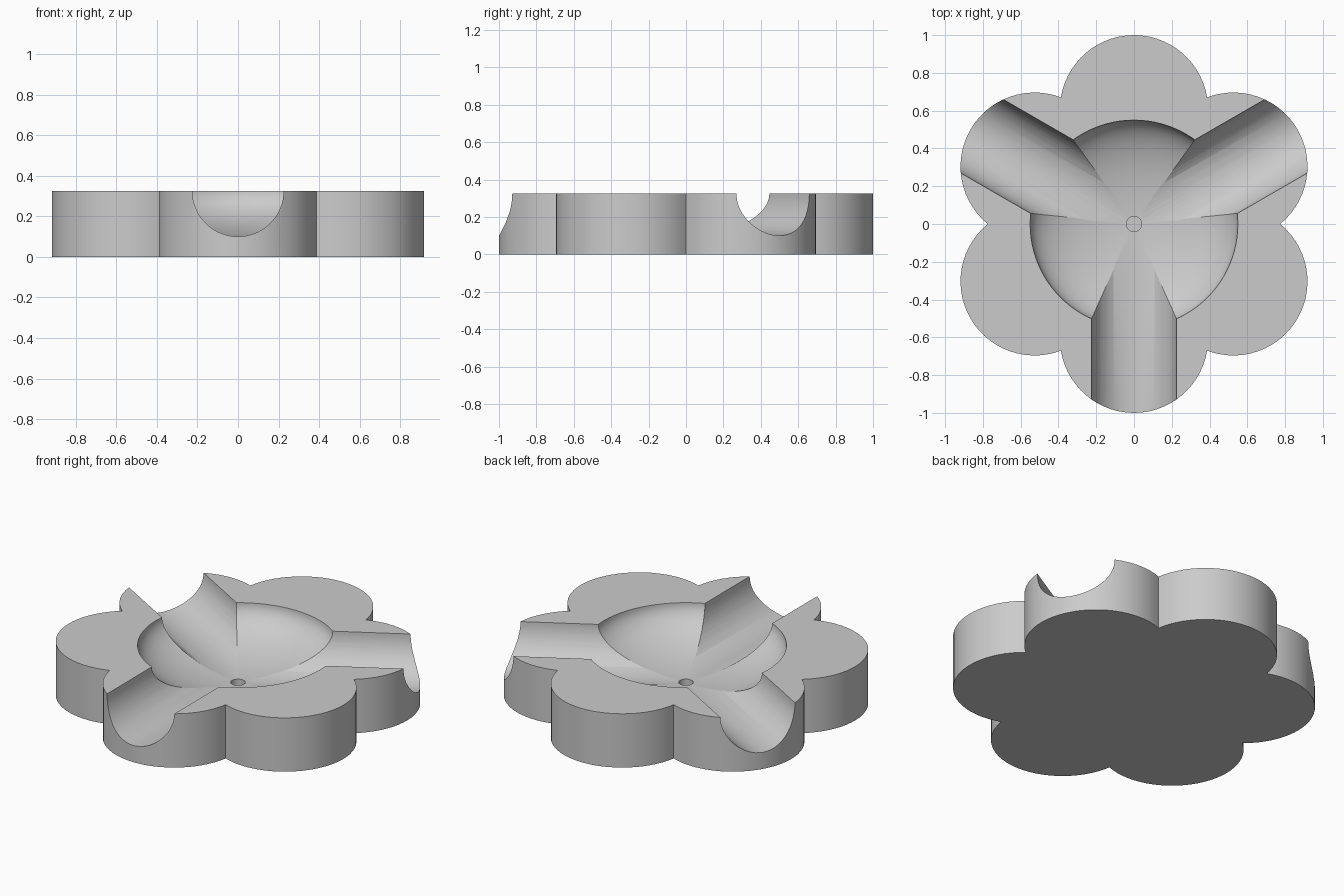
import bpy, bmesh
from math import sin, cos, pi, radians, atan2, sqrt
from mathutils import Matrix

default = bpy.data.objects.get("Cube")
if default:
    bpy.data.objects.remove(default, do_unlink=True)

HEIGHT = 0.325
PETAL_CENTRE, PETAL_R = 0.608, 0.392
BOWL_R, GROOVE_R, DRAIN_R = 0.55, 0.225, 0.04
CUT_Z = HEIGHT + 0.0005


def make_object(name, bm):
    bmesh.ops.recalc_face_normals(bm, faces=bm.faces)
    mesh = bpy.data.meshes.new(name)
    bm.to_mesh(mesh)
    bm.free()
    obj = bpy.data.objects.new(name, mesh)
    bpy.context.collection.objects.link(obj)
    return obj


def cut(target, cutter):
    cutter.hide_render = True
    mod = target.modifiers.new("cut", 'BOOLEAN')
    mod.operation = 'DIFFERENCE'
    mod.solver = 'EXACT'
    mod.object = cutter
    bpy.context.view_layer.objects.active = target
    bpy.ops.object.modifier_apply(modifier=mod.name)
    bpy.data.objects.remove(cutter, do_unlink=True)


# Six-petal slab: arcs that meet at the notches, extruded upward
half_gap = PETAL_CENTRE * sin(pi / 6)
notch = PETAL_CENTRE * cos(pi / 6) + sqrt(PETAL_R ** 2 - half_gap ** 2)
sweep = atan2(notch * sin(pi / 6), notch * cos(pi / 6) - PETAL_CENTRE)
STEPS = 28
bm = bmesh.new()
outline = []
for petal in range(6):
    turn = radians(30 + 60 * petal)
    for i in range(STEPS):
        a = turn - sweep + 2 * sweep * i / STEPS
        outline.append(bm.verts.new((PETAL_CENTRE * cos(turn) + PETAL_R * cos(a),
                                     PETAL_CENTRE * sin(turn) + PETAL_R * sin(a), 0)))
base = bm.faces.new(outline)
top = bmesh.ops.extrude_face_region(bm, geom=[base])
bmesh.ops.translate(bm, vec=(0, 0, HEIGHT),
                    verts=[v for v in top["geom"] if isinstance(v, bmesh.types.BMVert)])
dish = make_object("flower_dish", bm)

# Shallow ellipsoid bowl
bm = bmesh.new()
bmesh.ops.create_uvsphere(bm, u_segments=96, v_segments=48, radius=1)
bmesh.ops.transform(bm, verts=bm.verts, matrix=Matrix.Translation((0, 0, CUT_Z))
                    @ Matrix.Diagonal((BOWL_R, BOWL_R, GROOVE_R, 1)))
cut(dish, make_object("bowl_cutter", bm))

# Three round grooves running from the centre out through alternate petals
for angle in (-90, 30, 150):
    bm = bmesh.new()
    bmesh.ops.create_cone(bm, cap_ends=True, segments=64, radius1=GROOVE_R,
                          radius2=GROOVE_R, depth=1.2)
    bmesh.ops.transform(bm, verts=bm.verts, matrix=Matrix.Translation((0, 0, CUT_Z))
                        @ Matrix.Rotation(radians(angle), 4, 'Z')
                        @ Matrix.Translation((0.6, 0, 0))
                        @ Matrix.Rotation(pi / 2, 4, 'Y'))
    cut(dish, make_object("groove_cutter", bm))

# Small blind hole at the centre
bm = bmesh.new()
bmesh.ops.create_cone(bm, cap_ends=True, segments=32, radius1=DRAIN_R,
                      radius2=DRAIN_R, depth=0.2,
                      matrix=Matrix.Translation((0, 0, 0.15)))
cut(dish, make_object("hole_cutter", bm))

# One plain grey material
grey = bpy.data.materials.new("plain grey")
grey.use_nodes = True
colour = (0.6, 0.6, 0.6, 1)
grey.diffuse_color = colour
grey.node_tree.nodes["Principled BSDF"].inputs["Base Color"].default_value = colour
dish.data.materials.clear()
dish.data.materials.append(grey)
for poly in dish.data.polygons:
    poly.material_index = 0

# Smooth curved walls, crisp rims
bpy.ops.object.select_all(action='DESELECT')
dish.select_set(True)
bpy.context.view_layer.objects.active = dish
bpy.ops.object.shade_smooth_by_angle(angle=radians(25))
